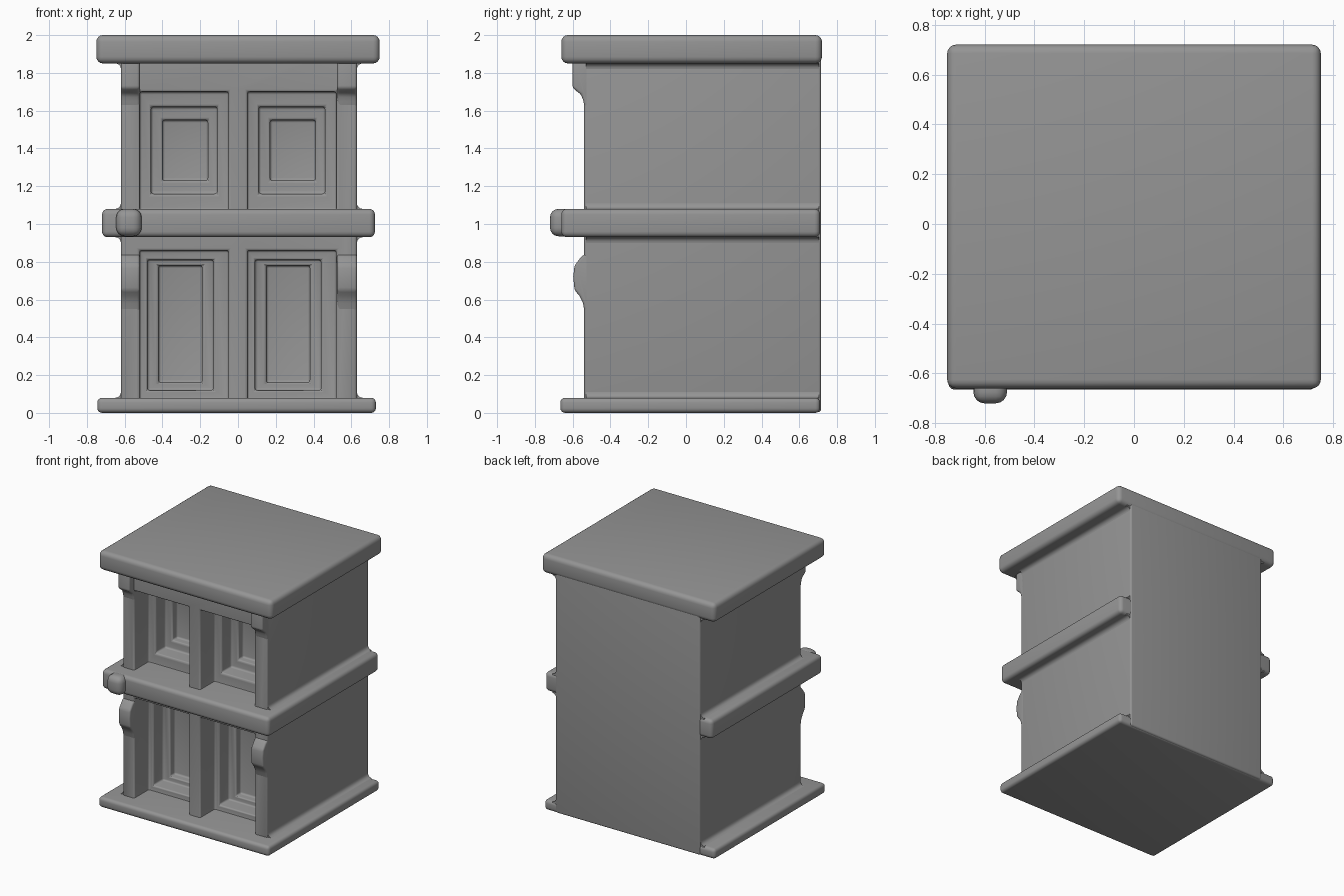
import bpy, bmesh, math

if "Cube" in bpy.data.objects:
    bpy.data.objects.remove(bpy.data.objects["Cube"])

# Dark grey stone
stone = bpy.data.materials.new("dark_grey")
stone.diffuse_color = (0.3, 0.3, 0.3, 1)
stone.use_nodes = True
stone.node_tree.nodes["Principled BSDF"].inputs["Base Color"].default_value = stone.diffuse_color


def make_object(name, bm):
    bmesh.ops.recalc_face_normals(bm, faces=bm.faces)
    mesh = bpy.data.meshes.new(name)
    bm.to_mesh(mesh)
    bm.free()
    mesh.materials.append(stone)
    ob = bpy.data.objects.new(name, mesh)
    bpy.context.collection.objects.link(ob)
    return ob


def loft(bm, rings):
    """Closed skin through rings with equal point counts."""
    rows = [[bm.verts.new(p) for p in ring] for ring in rings]
    n = len(rows[0])
    for a, b in zip(rows, rows[1:]):
        for i in range(n):
            j = (i + 1) % n
            bm.faces.new((a[i], a[j], b[j], b[i]))
    bm.faces.new(rows[0])
    bm.faces.new(rows[-1])


def finish(ob, width, cutter=None):
    if cutter:
        cut = ob.modifiers.new("Recesses", 'BOOLEAN')
        cut.operation = 'DIFFERENCE'
        cut.solver = 'EXACT'
        cut.object = cutter
    if width:
        bev = ob.modifiers.new("Soft edges", 'BEVEL')
        bev.width = width
        bev.segments = 4
        bev.limit_method = 'ANGLE'
        bev.angle_limit = math.radians(25)
    bpy.ops.object.select_all(action='DESELECT')
    ob.select_set(True)
    bpy.context.view_layer.objects.active = ob
    bpy.ops.object.convert(target='MESH')
    bpy.ops.object.shade_smooth_by_angle(angle=math.radians(35))


def block(name, x0, x1, y0, y1, z0, z1, width, cutter=None):
    bm = bmesh.new()
    loft(bm, [[(x0, y0, z), (x1, y0, z), (x1, y1, z), (x0, y1, z)]
              for z in (z0, z1)])
    ob = make_object(name, bm)
    finish(ob, width, cutter)
    return ob


def prism_x(name, profile, x0, x1, width):
    """Side profile of (y, z) points pushed along x."""
    bm = bmesh.new()
    loft(bm, [[(x, y, z) for y, z in profile] for x in (x0, x1)])
    finish(make_object(name, bm), width)


FRONT = -0.54

# Stepped window recesses: each step is a rectangle x0, x1, z0, z1
upper = [(-.52, -.05, 1.07, 1.70), (-.46, -.11, 1.16, 1.62), (-.40, -.16, 1.23, 1.55)]
lower = [(-.52, -.05, .07, .86), (-.48, -.13, .12, .81), (-.42, -.19, .16, .78)]
depths = [-0.3, 0.18, 0.30, 0.36]
bm = bmesh.new()
for steps in (upper, lower):
    for shift in (0, 0.57):
        rings = []
        for k, (x0, x1, z0, z1) in enumerate(steps):
            for d in (depths[k], depths[k + 1]):
                y = FRONT + d
                rings.append([(x0 + shift, y, z0), (x1 + shift, y, z0),
                              (x1 + shift, y, z1), (x0 + shift, y, z1)])
        loft(bm, rings)
cutter = make_object("window_cutter", bm)
cutter.hide_render = True

# Main walls, reaching behind the slabs so the back stays flat
block("walls", -.62, .63, FRONT, .715, .005, 1.97, .014, cutter)
bpy.data.objects.remove(cutter)

# Horizontal slabs, flush with the back wall
block("base_slab", -.745, .73, -.665, .71, 0, .08, .025)
block("middle_ledge", -.72, .725, -.66, .71, .93, 1.08, .03)
block("roof_slab", -.75, .75, -.66, .72, 1.85, 2, .035)

# Single knob on the left of the middle ledge
block("ledge_knob", -.645, -.51, -.72, -.6, .935, 1.08, .045)

# Brackets on the outer posts
top_profile = [(-.50, 1.87), (-.60, 1.87), (-.60, 1.72), (-.575, 1.70),
               (-.555, 1.685), (-.543, 1.65), (-.535, 1.60), (-.50, 1.60)]
low_profile = [(-.50, .84), (-.54, .84), (-.56, .82), (-.59, .78), (-.597, .72),
               (-.59, .65), (-.565, .62), (-.545, .58), (-.535, .52), (-.50, .52)]
for side, x0, x1 in (("left", -.62, -.52), ("right", .525, .63)):
    prism_x("upper_bracket_" + side, top_profile, x0, x1, .014)
    prism_x("lower_bracket_" + side, low_profile, x0, x1, .014)

# Small coves where the side walls meet the slabs
R = 0.03
for i, (z, up) in enumerate(((.08, 1), (.93, -1), (1.08, 1), (1.85, -1))):
    for side, wall, s in (("left", -.62, -1), ("right", .63, 1)):
        arc = [(wall + s * R * (1 - math.sin(t)), z + up * R * (1 - math.cos(t)))
               for t in [math.pi / 2 * k / 5 for k in range(6)]]
        profile = [(wall - s * .01, z - up * .01), (wall + s * R, z - up * .01)] \
            + arc + [(wall - s * .01, z + up * R)]
        bm = bmesh.new()
        loft(bm, [[(x, y, h) for x, h in profile] for y in (FRONT + .01, .705)])
        finish(make_object(f"cove_{i}_{side}", bm), 0)
